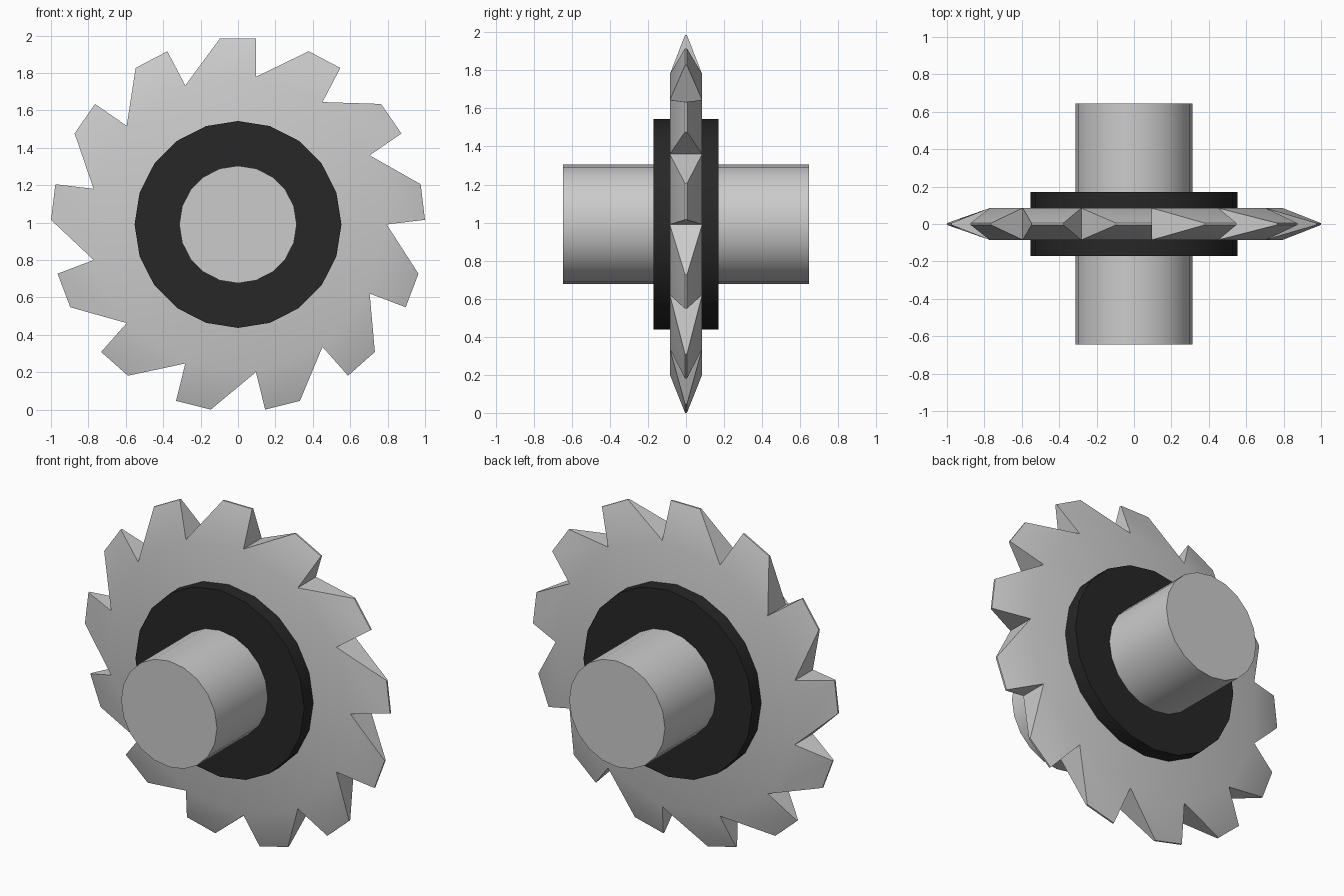
import bpy, bmesh
from math import sin, cos, pi, radians

if "Cube" in bpy.data.objects:
    bpy.data.objects.remove(bpy.data.objects["Cube"])

CZ = 0.99      # axle height
TEETH = 13
STEP = 2 * pi / TEETH


def finish(obj):
    bpy.ops.object.select_all(action='DESELECT')
    obj.select_set(True)
    bpy.context.view_layer.objects.active = obj
    bpy.ops.object.shade_smooth_by_angle(angle=radians(30))


def drum(name, radius, half_width):
    bpy.ops.mesh.primitive_cylinder_add(vertices=20, radius=radius, depth=2 * half_width,
                                        location=(0, 0, CZ), rotation=(pi / 2, 0, 0))
    obj = bpy.context.object
    obj.name = name
    finish(obj)
    return obj


# Saw blade: 13-sided disc whose rim faces rise into slanted, tapering teeth
def saw_blade():
    root_r, tip_r, half, tip_half = 0.795, 1.0, 0.085, 0.005
    tip_a = radians(5.5)
    bm = bmesh.new()

    def pt(r, a, y):
        return bm.verts.new((r * sin(a), y, CZ + r * cos(a)))

    rings = {}
    for s in (-1, 1):
        root = [pt(root_r, i * STEP + STEP / 4, s * half) for i in range(TEETH)]
        lead = [pt(tip_r, i * STEP - tip_a, s * tip_half) for i in range(TEETH)]
        trail = [pt(tip_r, i * STEP + tip_a, s * tip_half) for i in range(TEETH)]
        rings[s] = root, lead, trail
        bm.faces.new(root)
        for i in range(TEETH):
            bm.faces.new((root[i - 1], lead[i], trail[i], root[i]))
    (r0, l0, t0), (r1, l1, t1) = rings[-1], rings[1]
    for i in range(TEETH):
        bm.faces.new((r0[i - 1], r1[i - 1], l1[i], l0[i]))
        bm.faces.new((l0[i], l1[i], t1[i], t0[i]))
        bm.faces.new((t0[i], t1[i], r1[i], r0[i]))
    bmesh.ops.recalc_face_normals(bm, faces=bm.faces)
    mesh = bpy.data.meshes.new("saw_blade")
    bm.to_mesh(mesh)
    bm.free()
    obj = bpy.data.objects.new("saw_blade", mesh)
    bpy.context.collection.objects.link(obj)
    finish(obj)


saw_blade()

# Axle through the middle
drum("axle", 0.314, 0.645)

# Dark clamping hub
hub = drum("hub", 0.553, 0.17)
black = bpy.data.materials.new("black")
black.diffuse_color = (0.02, 0.02, 0.02, 1)
black.use_nodes = True
black.node_tree.nodes["Principled BSDF"].inputs["Base Color"].default_value = black.diffuse_color
hub.data.materials.append(black)
